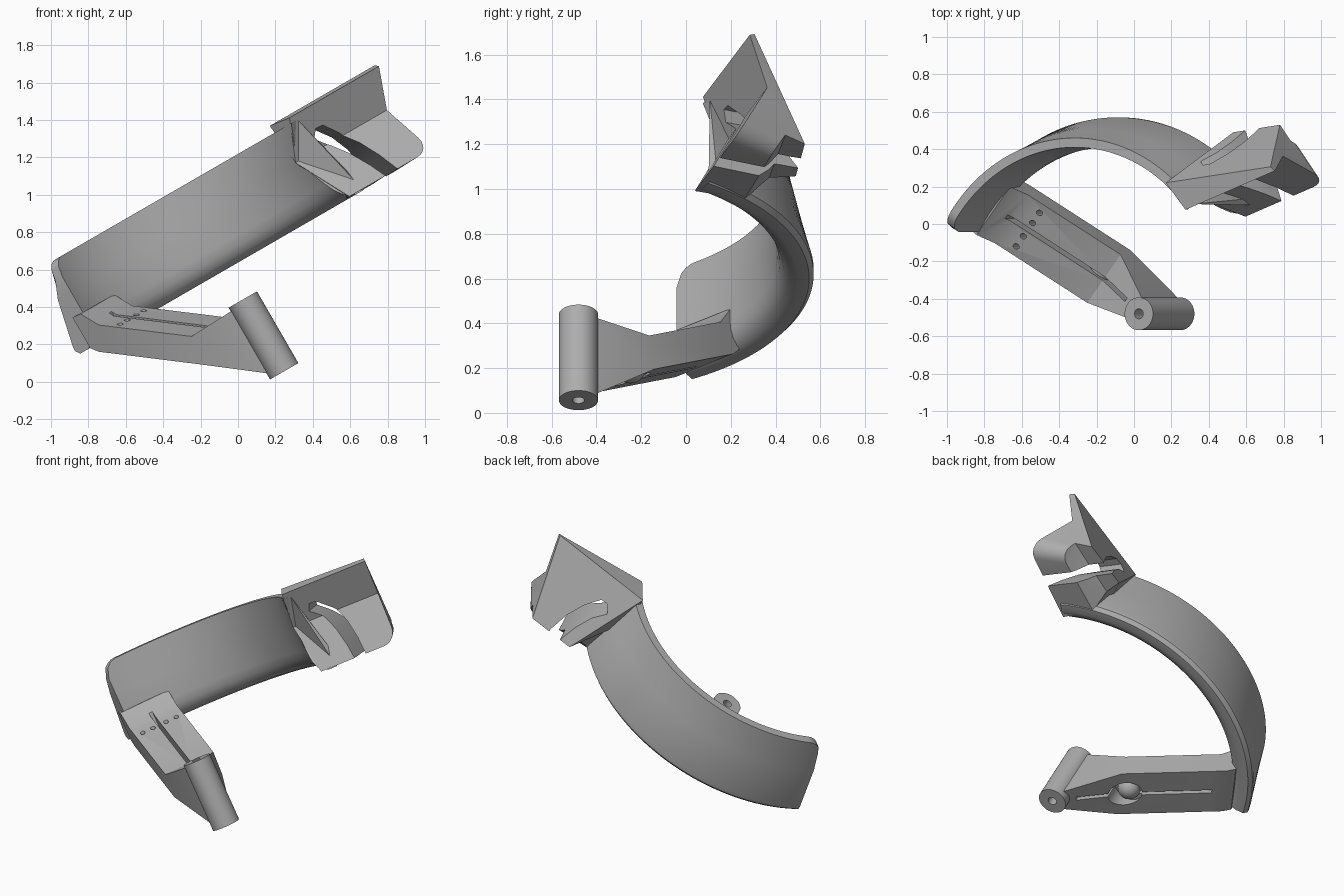
import bpy, bmesh, math
from mathutils import Vector

cube = bpy.data.objects.get("Cube")
if cube:
    bpy.data.objects.remove(cube)

grey = bpy.data.materials.new("plain grey")
grey.use_nodes = True
COLOUR = (0.42, 0.42, 0.42, 1)
grey.diffuse_color = COLOUR
grey.node_tree.nodes["Principled BSDF"].inputs["Base Color"].default_value = COLOUR

# Tilted frame: u and w lean 30 degrees about y, the pivot axis runs along w
C30, S30 = math.cos(math.pi / 6), 0.5
PU, PV = 0.242, -0.48


def uvw(u, v, w):
    return Vector((C30 * u - S30 * w, v, S30 * u + C30 * w))


def polar(r, deg, w):
    a = math.radians(deg)
    return uvw(PU + r * math.cos(a), PV + r * math.sin(a), w)


def arm_pt(s, t, w):      # s along the arm, t across it
    return uvw(PU - 0.78 * s + 0.625 * t, PV + 0.625 * s + 0.78 * t, w)


def plate_pt(e, n, w):    # e along the end plate, n towards its back
    return uvw(0.936 * e - 0.353 * n, 0.353 * e + 0.936 * n, w)


def loft(name, rings, round_edge=None):
    bm = bmesh.new()
    vs = [[bm.verts.new(p) for p in ring] for ring in rings]
    k = len(vs[0])
    for a, b in zip(vs, vs[1:]):
        for i in range(k):
            j = (i + 1) % k
            bm.faces.new((a[i], a[j], b[j], b[i]))
    bm.faces.new(vs[0][::-1])
    bm.faces.new(vs[-1])
    if round_edge:
        i, j, size = round_edge
        edge = bm.edges.get((vs[-1][i], vs[-1][j]))
        bmesh.ops.bevel(bm, geom=[edge], offset=size, segments=6,
                        profile=0.5, affect='EDGES')
    bmesh.ops.triangulate(bm, faces=[f for f in bm.faces if len(f.verts) > 4])
    bmesh.ops.recalc_face_normals(bm, faces=bm.faces)
    mesh = bpy.data.meshes.new(name)
    bm.to_mesh(mesh)
    bm.free()
    mesh.materials.append(grey)
    ob = bpy.data.objects.new(name, mesh)
    bpy.context.collection.objects.link(ob)
    return ob


def rod(name, s, t, r, w0, w1, sides=40):
    turn = [2 * math.pi * i / sides for i in range(sides)]
    return loft(name, [[arm_pt(s, t, w) + uvw(r * math.cos(a), r * math.sin(a), 0)
                        for a in turn] for w in (w0, w1)])


def activate(ob):
    bpy.ops.object.select_all(action='DESELECT')
    ob.select_set(True)
    bpy.context.view_layer.objects.active = ob


def cut(ob, cutter):
    activate(ob)
    mod = ob.modifiers.new("cut", 'BOOLEAN')
    mod.operation, mod.solver, mod.object = 'DIFFERENCE', 'EXACT', cutter
    bpy.ops.object.modifier_apply(modifier=mod.name)


# Curved band, swept round the pivot axis, with a rounded upper corner at one end
section = [(0.89, 1.055), (0.94, 1.055), (0.985, 0.86), (1.05, 0.6), (1.05, 0.575),
           (1.03, 0.552), (0.98, 0.552), (0.945, 0.562), (0.915, 0.59),
           (0.897, 0.63), (0.89, 0.68), (0.89, 0.86)]
STEPS, START, ROUND = 72, 150.5, 0.1
rings = []
for i in range(STEPS + 1):
    ring = []
    for r, w in section:
        sweep = (START - 46 + 38 * abs(w - 0.86)) * i / STEPS
        d = max(0, ROUND - 0.9 * math.radians(sweep))
        top = 1.055 - ROUND + math.sqrt(ROUND ** 2 - d ** 2)
        ring.append(polar(r, START - sweep, min(w, top)))
    rings.append(ring)
band = loft("curved_band", rings)

# V-shaped end plate: upper wall, ledge, and stepped back
near = [(0.91, -0.262, 1.085), (0.85, -0.16, 0.86), (0.96, -0.32, 0.56),
        (0.98, -0.09, 0.555), (1.05, 0.0, 0.645), (1.097, 0.11, 0.65),
        (0.855, -0.087, 1.1)]
far = [(1.50, -0.262, 1.085), (1.452, -0.16, 0.86), (1.50, -0.32, 0.56),
       (1.44, -0.12, 0.555), (1.416, -0.06, 0.655), (1.381, 0.046, 0.65),
       (1.49, -0.235, 1.1)]
plate = loft("end_plate", [[plate_pt(*p) for p in near],
                           [plate_pt(*p) for p in far]], (2, 3, 0.09))

# Curved slot through the end plate
outline = [(1.0, 0.92), (1.07, 0.85), (1.126, 0.757), (1.17, 0.65), (1.198, 0.558),
           (1.21, 0.45), (1.29, 0.45), (1.279, 0.55), (1.25, 0.67), (1.21, 0.78),
           (1.15, 0.88), (1.075, 0.962), (1.03, 0.965)]
slot = loft("slot_cutter", [[plate_pt(e, n, w) for e, w in outline] for n in (-0.6, 0.5)])
cut(plate, slot)
cut(band, slot)

# Folded arm from the pivot to the band: s and w of top, s and w of bottom, half width
folds = [(0.05, 0.345, 0.05, -0.04, 0.07), (0.3, 0.335, 0.34, 0.18, 0.165),
         (0.81, 0.635, 0.82, 0.463, 0.165), (0.88, 0.735, 0.9, 0.51, 0.165),
         (0.94, 0.74, 0.94, 0.55, 0.165)]
arm = loft("arm", [[arm_pt(a, -t, b), arm_pt(a, t, b), arm_pt(c, t, d), arm_pt(c, -t, d)]
                   for a, b, c, d, t in folds])

# Long slit, screw holes and round recess in the arm
slit = loft("slit_cutter", [[arm_pt(s, -0.012, -0.3), arm_pt(s, 0.012, -0.3),
                             arm_pt(s, 0.012, 1), arm_pt(s, -0.012, 1)]
                            for s in (0.12, 0.83)])
cutters = [slit, rod("recess_cutter", 0.37, 0, 0.09, -0.2, 0.26)]
for t in (-0.115, -0.045, 0.045, 0.115):
    cutters.append(rod("hole_cutter", 0.72, t, 0.015, 0.5, 0.9, 16))
for c in cutters:
    cut(arm, c)

# Rounded stud in the recess
bpy.ops.mesh.primitive_uv_sphere_add(segments=32, ring_count=16, radius=0.07,
                                     location=arm_pt(0.37, 0, 0.26))
stud = bpy.context.object
stud.name = "round_stud"
stud.data.materials.append(grey)

# Pivot barrel with its bore
barrel = rod("pivot_barrel", 0, 0, 0.0875, -0.075, 0.368, 64)
bore = rod("bore_cutter", 0, 0, 0.027, -0.3, 0.6, 32)
cut(barrel, bore)

for c in cutters + [slot, bore]:
    bpy.data.objects.remove(c)

for ob in (band, plate, arm, stud, barrel):
    activate(ob)
    bpy.ops.object.shade_smooth_by_angle(angle=math.radians(28))
